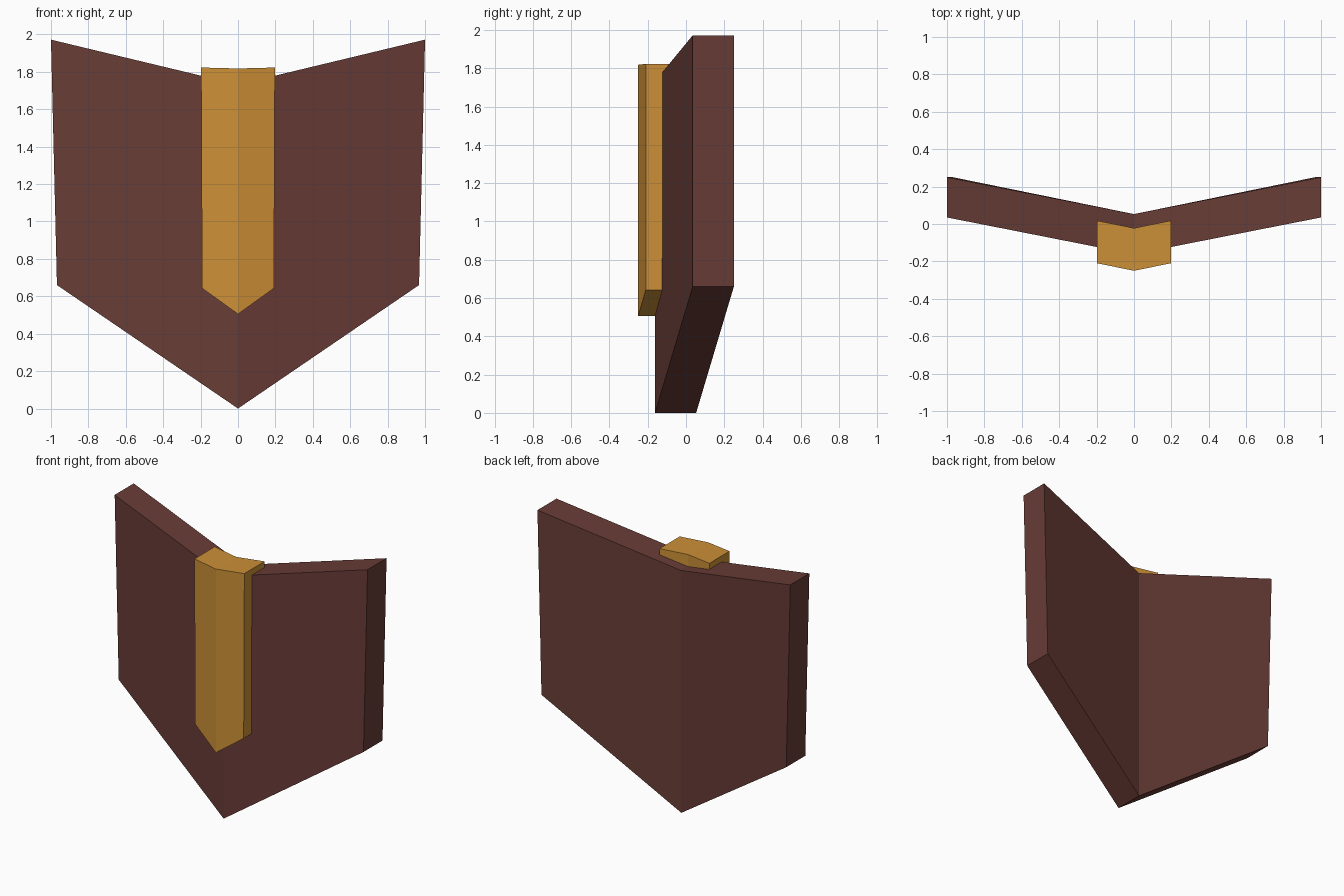
import bpy, bmesh
from mathutils import Vector

if "Cube" in bpy.data.objects:
    bpy.data.objects.remove(bpy.data.objects["Cube"])


def material(name, color):
    m = bpy.data.materials.new(name)
    m.diffuse_color = (*color, 1)
    m.use_nodes = True
    m.node_tree.nodes["Principled BSDF"].inputs["Base Color"].default_value = m.diffuse_color
    return m


def bent_plate(name, half_front, depth, mat):
    """Extrude the right half of a front outline towards +y, then mirror it.
    The first and last points lie on the centre line."""
    bm = bmesh.new()
    front = [bm.verts.new(p) for p in half_front]
    back = [bm.verts.new(Vector(p) + Vector((0, depth, 0))) for p in half_front]
    bm.faces.new(front)
    bm.faces.new(back[::-1])
    for i in range(len(front) - 1):          # rim, open at the centre line
        bm.faces.new((front[i], back[i], back[i + 1], front[i + 1]))
    bmesh.ops.recalc_face_normals(bm, faces=bm.faces)
    me = bpy.data.meshes.new(name)
    bm.to_mesh(me)
    bm.free()
    me.materials.append(mat)
    ob = bpy.data.objects.new(name, me)
    bpy.context.collection.objects.link(ob)
    mod = ob.modifiers.new("Mirror", 'MIRROR')
    mod.use_clip = True
    return ob


brown = material("dark_brown", (0.138, 0.045, 0.037))
gold = material("gold", (0.604, 0.275, 0.038))

# Shield body, bent back along the centre line
bent_plate("shield_body",
           [(0, -0.162, 0), (0.968, 0.035, 0.66), (1, 0.035, 1.972), (0, -0.162, 1.732)],
           0.215, brown)

# Raised central strip
bent_plate("center_strip",
           [(0, -0.25, 0.505), (0.192, -0.21, 0.643), (0.197, -0.21, 1.823), (0, -0.25, 1.818)],
           0.228, gold)
